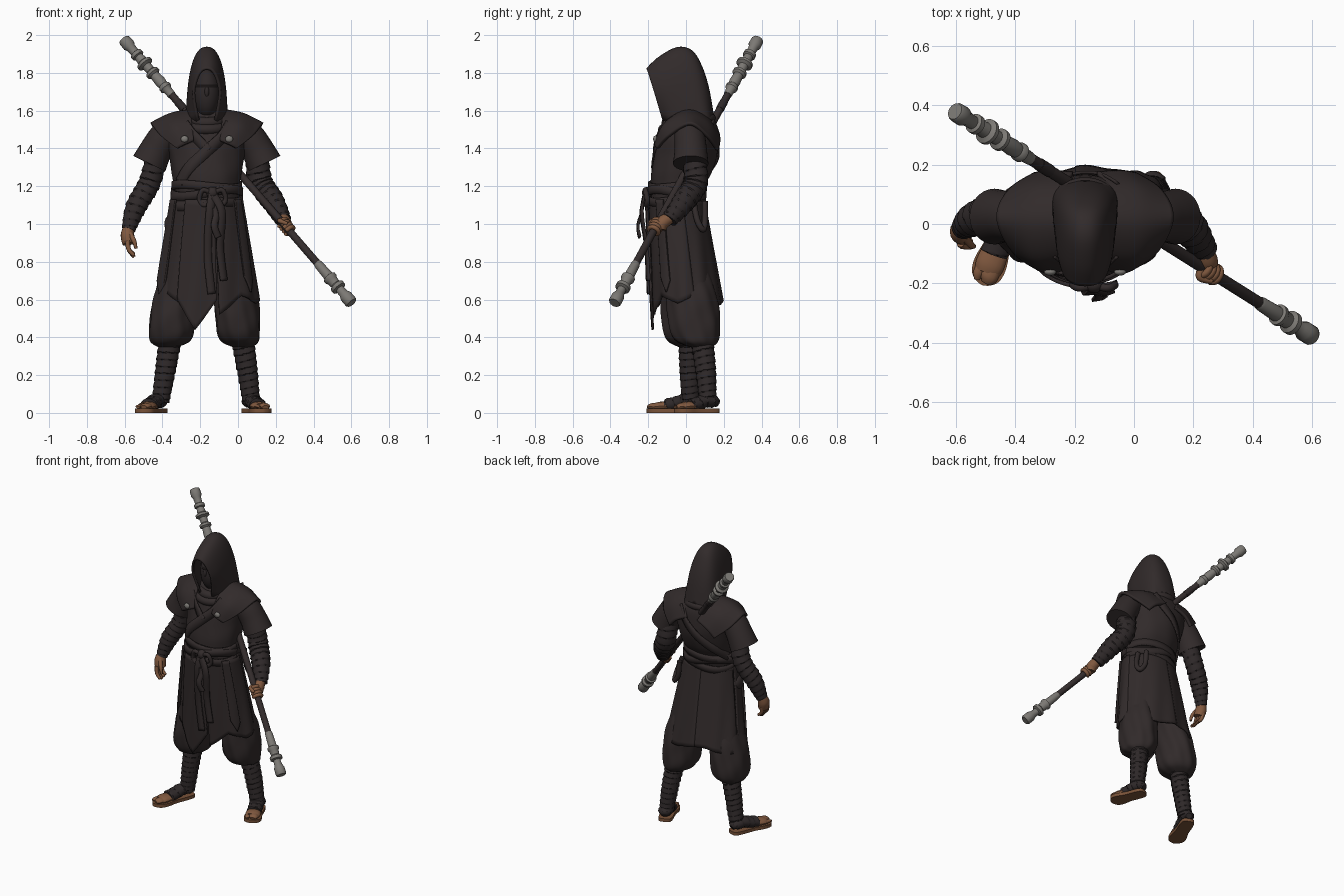
import bpy, bmesh, math
from mathutils import Vector as V

if "Cube" in bpy.data.objects:
    bpy.data.objects.remove(bpy.data.objects["Cube"])

CX = -0.165  # body centre line


def material(name, col):
    m = bpy.data.materials.new(name)
    m.diffuse_color = (*col, 1)
    m.use_nodes = True
    m.node_tree.nodes["Principled BSDF"].inputs["Base Color"].default_value = m.diffuse_color
    return m


CLOTH = material("dark cloth", (.031, .0235, .0235))
WRAP = material("wrapping cloth", (.027, .021, .0215))
SKIN = material("skin", (.22, .10, .05))
SOLE = material("sandal leather", (.19, .085, .04))
METAL = material("grey metal", (.20, .19, .175))
WOOD = material("dark wood", (.033, .025, .025))


def spline(pts, n):
    """Smooth samples through control points of any dimension."""
    out, k = [], len(pts) - 1
    for s in range(n):
        f = s / (n - 1) * k
        i = min(int(f), k - 1)
        t = f - i
        a, b, c, d = (V(pts[min(max(j, 0), k)]) for j in (i - 1, i, i + 1, i + 2))
        out.append(.5 * (2*b + (c - a)*t + (2*a - 5*b + 4*c - d)*t*t + (3*b - a - 3*c + d)*t**3))
    return out


def grid(name, rows, mat, closed=False, caps=False, loop=False, thick=0):
    bm = bmesh.new()
    vs = [[bm.verts.new(p) for p in r] for r in rows]
    n, m = len(rows[0]), len(rows)
    for i in range(m if loop else m - 1):
        for j in range(n if closed else n - 1):
            q, r = vs[(i + 1) % m], (j + 1) % n
            bm.faces.new((vs[i][j], vs[i][r], q[r], q[j]))
    if caps:
        bm.faces.new(vs[0])
        bm.faces.new(vs[-1])
    bmesh.ops.recalc_face_normals(bm, faces=bm.faces)
    me = bpy.data.meshes.new(name)
    bm.to_mesh(me)
    bm.free()
    me.materials.append(mat)
    ob = bpy.data.objects.new(name, me)
    bpy.context.collection.objects.link(ob)
    if thick:
        mod = ob.modifiers.new("thickness", 'SOLIDIFY')
        mod.thickness, mod.offset = thick, 0
    return ob


def loft(name, rings, mat, n=64, steps=44, fold=0, k=9):
    """Stacked ellipses: (cx, cy, z, rx, ry)."""
    rows = []
    for cx, cy, z, rx, ry in spline(rings, steps):
        row = []
        for j in range(n):
            a = j / n * math.tau
            f = 1 + fold * (math.sin(k*a + 14*z) + .6*math.sin((k - 5)*a - 31*z))
            row.append((cx + rx*f*math.cos(a), cy + ry*f*math.sin(a), z))
        rows.append(row)
    return grid(name, rows, mat, True, True)


def tube(name, pts, radii, mat, n=16, steps=24, wraps=0, flat=1, loop=False):
    """Round limb along a path; wraps adds a spiral of overlapping bandage."""
    ps, rs = spline(pts, steps), spline([(r, 0) for r in radii], steps)
    if loop:
        ps, rs = ps[:-1], rs[:-1]
    d = (V(pts[-1]) - V(pts[0])).normalized()
    ref = V((0, 0, 1)) if loop or abs(d.z) < .5 else V((0, 1, 0))
    rows, m = [], len(ps)
    for i, p in enumerate(ps):
        t = (ps[(i + 1) % m] - ps[i - 1]) if loop else ps[min(i + 1, m - 1)] - ps[max(i - 1, 0)]
        u = t.cross(ref).normalized()
        w = u.cross(t).normalized()
        row = []
        for j in range(n):
            a = j / n * math.tau
            r = rs[i][0] * (1 + (.12 * ((i/m*wraps + j/n) % 1) - .06 if wraps else 0))
            row.append(p + u*r*math.cos(a) + w*r*flat*math.sin(a))
        rows.append(row)
    return grid(name, rows, mat, True, not loop, loop)


def ribbon(name, pts, width, mat=CLOTH, thick=.01, steps=24):
    """Flat band whose face points away from the body axis."""
    ps, rows = spline(pts, steps), []
    for i, p in enumerate(ps):
        t = ps[min(i + 1, steps - 1)] - ps[max(i - 1, 0)]
        s = t.cross(V((p.x - CX, p.y, 0))).normalized() * width / 2
        rows.append([p - s, p, p + s])
    return grid(name, rows, mat, thick=thick)


def ball(name, c, r, mat):
    rows = [[(c[0] + r[0]*math.sin(b)*math.cos(a), c[1] + r[1]*math.sin(b)*math.sin(a), c[2] + r[2]*math.cos(b))
             for a in (j/24*math.tau for j in range(24))] for b in (.05 + i/16*(math.pi - .1) for i in range(17))]
    return grid(name, rows, mat, True, True)


# torso
TORSO = [(CX, -.05, 1.04, .185, .135), (CX, -.05, 1.12, .176, .138), (CX, -.045, 1.2, .174, .142),
         (CX, -.025, 1.27, .186, .16), (CX, -.003, 1.36, .198, .165), (CX, .01, 1.45, .215, .155),
         (CX, .02, 1.53, .195, .135), (CX, .02, 1.59, .12, .10), (CX, .01, 1.63, .07, .07)]
loft("tunic_torso", TORSO, CLOTH, fold=.008)


def on_torso(deg, z, off):
    a = math.radians(deg)
    r = min(spline(TORSO, 120), key=lambda q: abs(q[2] - z))
    return (CX + (r[3] + off)*math.cos(a), r[1] + (r[4] + off)*math.sin(a), z)


# crossed lapels and back strap: (angle, height) on the torso
for name, path, w in [("lapel_over", [(306, 1.53), (291, 1.46), (268, 1.38), (242, 1.3), (218, 1.22)], .06),
                      ("lapel_under", [(236, 1.53), (249, 1.48), (262, 1.43), (272, 1.39)], .05),
                      ("back_strap", [(55, 1.54), (75, 1.46), (100, 1.37), (130, 1.28), (160, 1.2)], .05)]:
    ribbon(name, [on_torso(a, z, .007) for a, z in path], w)

# belt wraps
for i, (z, tilt, r) in enumerate([(1.2, .01, .006), (1.165, -.018, .011), (1.13, .015, .01), (1.1, -.008, .008)]):
    ribbon("belt_wrap_%d" % i, [on_torso(a, z, r)[:2] + (z + tilt*math.sin(math.radians(a*2)),)
                                for a in range(0, 361, 15)], .045, thick=.014, steps=72)
ball("belt_knot", (-.135, -.205, 1.165), (.032, .028, .032), CLOTH)
for i, (x, zb, w, y) in enumerate([(-.15, .63, .042, -.2), (-.085, .7, .04, -.2), (-.115, .93, .035, -.245)]):
    ribbon("belt_tail_%d" % i, [(-.135, -.22, 1.16), (x, -.235, 1.06), (x - .01, y - .01, (1.05 + zb)/2),
                                (x + .01, y, zb)], w)
for s in (-1, 1):  # bow loops
    tube("bow_loop", [(-.135, -.21, 1.16), (-.135 + s*.05, -.215, 1.18), (-.135 + s*.07, -.205, 1.13),
                      (-.135 + s*.04, -.21, 1.10), (-.135, -.21, 1.15)], [.013]*5, CLOTH)
tube("hip_sash_loop", [(.0, .04, 1.12), (.03, .06, 1.02), (.025, .09, .97), (-.01, .1, 1.02), (-.02, .1, 1.12)],
     [.016]*5, CLOTH)
ball("hip_pouch", (-.355, -.06, 1.0), (.035, .05, .05), CLOTH)


# coat skirt panels: angle range and hem heights along it
def skirt(name, a0, a1, hem, off=0):
    cols, n = [], 24
    for i in range(n + 1):
        s = i / n * (len(hem) - 1)
        k = min(int(s), len(hem) - 2)
        zb = hem[k] + (hem[k + 1] - hem[k])*(s - k)
        a, col = math.radians(a0 + (a1 - a0)*i/n), []
        for j in range(21):
            z = 1.13 + (zb - 1.13)*j/20
            t = (1.13 - z) / .56
            f = 1 + .024*t*math.sin(11*a + 3*t)
            x = CX + (.178 + .09*t + off)*f*math.cos(a)
            col.append((x, -.05 + .062*t + (.14 + .036*t + off)*f*math.sin(a), z))
        cols.append(col)
    grid(name, cols, CLOTH, thick=.012)


skirt("coat_back_right", 10, 97, [.62, .57, .57, .6], .006)
skirt("coat_back_left", 90, 168, [.6, .6, .57, .57], .003)
skirt("coat_side_left", 172, 245, [.66, .6, .63, .56], .006)
skirt("coat_side_right", 283, 372, [.52, .62, .58, .62], .008)
skirt("coat_front_flap", 236, 281, [.6, .53, .44, .52, .6], .022)
skirt("hip_strip_left", 196, 214, [.7, .62, .68], .02)
skirt("hip_strip_right", 318, 334, [.72, .64, .7], .02)

# mantle, sleeves and buckles, mirrored about the body centre
for side, s in (("left", -1), ("right", 1)):
    ctrl = [[(.07, -.15, 1.44), (.08, -.10, 1.54), (.085, .01, 1.60), (.08, .11, 1.56), (.04, .17, 1.48)],
            [(.12, -.16, 1.42), (.175, -.11, 1.52), (.19, .01, 1.58), (.18, .115, 1.53), (.12, .174, 1.44)],
            [(.155, -.15, 1.4), (.24, -.09, 1.465), (.295, .02, 1.53), (.255, .11, 1.465), (.17, .166, 1.39)]]
    rows = [[(CX + s*p.x, p.y, p.z) for p in r]
            for r in zip(*[spline(c, 14) for c in zip(*[spline(q, 24) for q in ctrl])])]
    grid(side + "_mantle", rows, CLOTH, thick=.018)
    tube(side + "_sleeve", [(CX + s*.17, .02, 1.51), (CX + s*.225, .02, 1.46), (CX + s*.27, .025, 1.39),
                            (CX + s*.305, .025, 1.32)], [.075, .082, .086, .094], CLOTH, n=28)
    ball(side + "_buckle", (CX + s*.118, -.162, 1.45), (.02, .012, .018), METAL)

# hood as a row of arches from the front opening to the nape: apex y, z, base y, z, half width, base pinch
arches = [(-.205, 1.82, -.12, 1.55, .078, .55), (-.14, 1.88, -.075, 1.53, .096, .8), (-.045, 1.93, -.01, 1.53, .102, .95),
          (.03, 1.912, .05, 1.53, .102, 1.02), (.08, 1.83, .095, 1.52, .094, 1.1), (.115, 1.72, .125, 1.51, .07, 1.2),
          (.14, 1.58, .145, 1.5, .025, 1.2)]
rows = []
for *yz, hw, pinch in spline(arches, 28):
    ay, az, by, bz = yz
    row = []
    for j in range(33):
        c, h = math.cos(j/32*math.pi), max(math.sin(j/32*math.pi), 0)**.85
        x = hw*math.copysign(abs(c)**.85, c)*(pinch + (1 - pinch)*min(h*1.8, 1))
        row.append((CX + x, by + (ay - by)*h, bz + (az - bz)*h))
    rows.append(row)
grid("hood", rows, CLOTH, thick=.014)
ball("masked_face", (CX, -.05, 1.69), (.07, .085, .13), WRAP)
ball("mask_nose", (CX, -.125, 1.7), (.014, .016, .03), WRAP)
tube("mask_upper_edge", [(CX + .068*math.cos(a), -.05 + .085*math.sin(a), 1.73) for a in
                         (math.pi + i*math.pi/8 for i in range(9))], [.005]*9, CLOTH)
for i, (r, z, th) in enumerate([(.095, 1.565, .03), (.115, 1.53, .028)]):
    tube("cowl_fold_%d" % i, [(CX + r*math.cos(a), .005 + (r + .01)*math.sin(a), z + .03*math.sin(a))
                              for a in (j/16*math.tau for j in range(17))], [th]*17, CLOTH, steps=49, loop=True)

# trousers, wrapped shins and sandalled feet
legs = {"left": ([(-.25, -.03, 1.05, .09, .10), (-.28, -.015, .8, .11, .115), (-.325, 0, .62, .12, .13),
                  (-.347, .005, .5, .12, .138), (-.353, .01, .42, .118, .13), (-.36, .015, .375, .1, .105),
                  (-.37, .02, .35, .055, .06)],
                 [(-.36, .02, .38), (-.385, .02, .22), (-.41, .025, .06)], (-.415, .045), (-.5, -.175)),
        "right": ([(-.08, -.03, 1.05, .09, .10), (-.05, -.005, .8, .11, .115), (-.015, .03, .62, .118, .133),
                   (-.002, .04, .5, .117, .138), (.002, .048, .42, .112, .13), (.012, .06, .375, .095, .105),
                   (.025, .08, .35, .055, .06)],
                  [(.025, .085, .38), (.05, .105, .22), (.07, .115, .06)], (.06, .145), (.13, -.035))}
for side, (rings, shin, heel, toe) in legs.items():
    loft(side + "_trouser", rings, CLOTH, fold=.022)
    tube(side + "_shin_wrap", shin, [.06, .054, .046], WRAP, steps=80, wraps=10, n=24)
    h, t = V((*heel, 0)), V((*toe, 0))
    d = (t - h).normalized()
    n = V((-d.y, d.x, 0))

    def at(f, z, o=0):
        return h + (t - h)*f + n*o + V((0, 0, z))

    outline = spline([(-.14, .005), (-.1, .035), (.1, .045), (.5, .045), (.8, .056), (1, .05), (1.1, .028), (1.14, .005)], 30)
    ring = [(f, w) for f, w in outline] + [(f, -w) for f, w in reversed(outline)]
    grid(side + "_sandal_sole", [[at(f, z, w) for f, w in ring] for z in (0, .022)], SOLE, True, True)
    tube(side + "_foot_wrap", [at(-.12, .045), at(0, .06), at(.25, .064), at(.45, .05), at(.66, .04)],
         [.022, .044, .046, .047, .046], WRAP, flat=.78, steps=40, wraps=5, n=24)
    tube(side + "_forefoot", [at(.5, .038), at(.8, .035), at(.94, .03)], [.042, .049, .044], SKIN, flat=.5)
    for o, r in ((-.028, .016), (.012, .03)):  # split toe
        tube(side + "_toe", [at(.85, .034, o), at(1, .034, o), at(1.09, .029, o*.8)], [r, r, r*.6], SKIN, n=12,
             steps=10, flat=.6)

# forearm wraps
tube("left_forearm_wrap", [(-.43, .03, 1.36), (-.468, .045, 1.22), (-.54, .015, 1.09), (-.58, -.015, .97)],
     [.058, .058, .055, .036], WRAP, steps=80, wraps=11, n=24)
tube("right_forearm_wrap", [(.1, .04, 1.36), (.12, .05, 1.22), (.185, -.01, 1.12), (.24, -.09, 1.02)],
     [.062, .064, .06, .042], WRAP, steps=80, wraps=11, n=24)

# open left hand
tube("left_palm", [(-.58, -.01, .98), (-.585, -.025, .94), (-.578, -.035, .895)], [.028, .036, .033], SKIN, flat=1.1)
for i in range(4):
    y = -.065 + i*.02
    tube("left_finger", [(-.585, y, .91), (-.578, y - .008, .865), (-.55, y - .012, .825 + abs(i - 1)*.008)],
         [.013, .012, .009], SKIN, n=10, steps=10)
tube("left_thumb", [(-.572, -.045, .95), (-.55, -.07, .91), (-.54, -.075, .87)], [.014, .012, .008], SKIN, n=10)

# staff running diagonally across the back
A, B = V((-.604, .38, 1.976)), V((.602, -.379, .582))
D = (B - A).normalized()
U = D.cross(V((0, 0, 1))).normalized()
W = U.cross(D)


def lathe(name, start, sign, prof, mat):
    grid(name, [[start + D*sign*s + (U*math.cos(a) + W*math.sin(a))*r for a in (j/20*math.tau for j in range(20))]
                for s, r in prof], mat, True, True)


lathe("staff_shaft", A, 1, [(.3, .02), (1.75, .02)], WOOD)
lathe("staff_upper_fitting", A, 1, [(0, .029), (.008, .033), (.045, .034), (.06, .026), (.1, .023), (.105, .034),
      (.125, .034), (.13, .024), (.165, .028), (.175, .044), (.19, .044), (.2, .026), (.235, .024), (.245, .038),
      (.26, .038), (.27, .026), (.32, .03), (.345, .026), (.355, .033), (.37, .033), (.38, .024), (.42, .022)], METAL)
lathe("staff_lower_fitting", B, -1, [(0, .029), (.008, .034), (.05, .034), (.07, .025), (.105, .023), (.11, .04),
      (.13, .04), (.14, .027), (.17, .03), (.18, .037), (.195, .037), (.2, .027), (.29, .024), (.3, .021)], METAL)
lathe("staff_binding", A, 1, [(.47, .022), (.53, .022)], WRAP)

# right hand gripping the staff
G = A + (B - A)*.71
tube("right_palm", [(.235, -.08, 1.035), G + V((-.005, .035, .02)), G + V((0, .025, -.015))], [.03, .036, .028], SKIN)
for i in range(4):
    c = G + D*(i - 1.5)*.02
    tube("right_finger", [c + (U*math.cos(a) + W*math.sin(a))*.027 for a in (q*.62 for q in range(9))],
         [.012]*8 + [.009], SKIN, n=10)
tube("right_thumb", [G + V((-.02, .02, .03)), G + V((-.03, -.02, .03)), G + V((.01, -.035, .015))],
     [.015, .013, .009], SKIN, n=10)

bpy.ops.object.select_all(action='SELECT')
bpy.context.view_layer.objects.active = bpy.data.objects["hood"]
bpy.ops.object.shade_smooth_by_angle(angle=math.radians(40))
